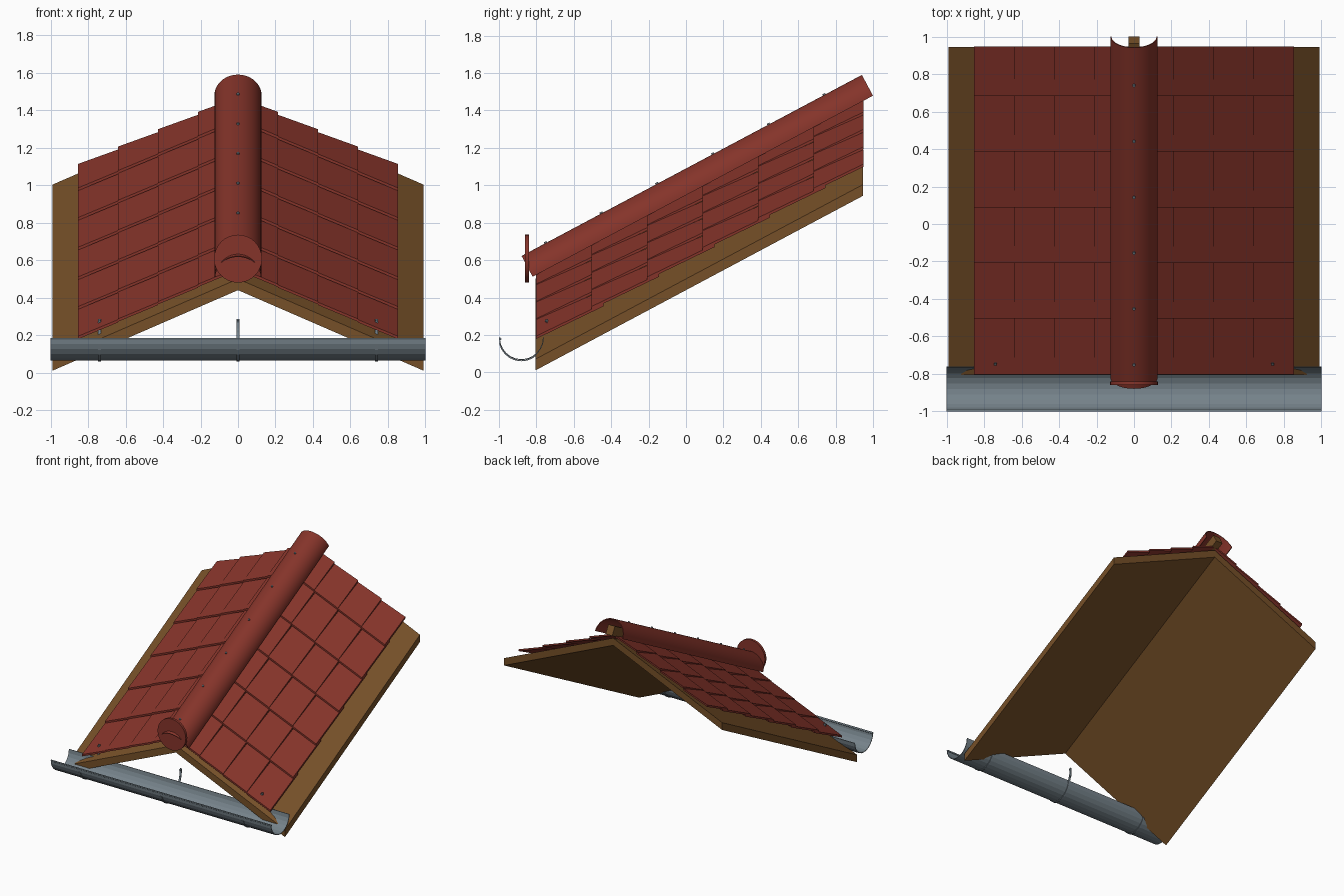
import bpy, bmesh, math
from mathutils import Vector, Matrix

if "Cube" in bpy.data.objects:
    bpy.data.objects.remove(bpy.data.objects["Cube"])

PITCH = 0.533            # rise along y
FALL = 0.434             # fall along |x|
Y0, Y1 = -0.805, 0.945   # roof front and back
THICK = 0.06


def material(name, rgb):
    m = bpy.data.materials.new(name)
    m.diffuse_color = (*rgb, 1)
    m.use_nodes = True
    m.node_tree.nodes["Principled BSDF"].inputs["Base Color"].default_value = m.diffuse_color
    return m


RED = material("red clay", (0.235, 0.034, 0.023))
WOOD = material("brown wood", (0.18, 0.079, 0.021))
STEEL = material("grey steel", (0.18, 0.225, 0.255))


def finish(name, bm, mat, smooth=False):
    bmesh.ops.recalc_face_normals(bm, faces=bm.faces)
    me = bpy.data.meshes.new(name)
    bm.to_mesh(me)
    bm.free()
    ob = bpy.data.objects.new(name, me)
    bpy.context.collection.objects.link(ob)
    me.materials.append(mat)
    if smooth:
        bpy.context.view_layer.objects.active = ob
        ob.select_set(True)
        bpy.ops.object.shade_smooth_by_angle(angle=math.radians(40))
        ob.select_set(False)
    return ob


def loft(bm, ring_a, ring_b):
    """Closed prism between two matching rings of points."""
    a = [bm.verts.new(p) for p in ring_a]
    b = [bm.verts.new(p) for p in ring_b]
    n = len(a)
    for i in range(n):
        j = (i + 1) % n
        bm.faces.new((a[i], a[j], b[j], b[i]))
    bm.faces.new(a[::-1])
    bm.faces.new(b)


def strip(bm, path, t, x0, x1):
    """Band of thickness t following a (y, z) path, from x0 to x1."""
    pts = [Vector(p) for p in path]
    inner = []
    for i, p in enumerate(pts):
        d = (pts[min(i + 1, len(pts) - 1)] - pts[max(i - 1, 0)]).normalized()
        inner.append(p + Vector((-d.y, d.x)) * t)
    for k in range(len(pts) - 1):
        quad = (pts[k], pts[k + 1], inner[k + 1], inner[k])
        loft(bm, [(x0, *q) for q in quad], [(x1, *q) for q in quad])
    bmesh.ops.remove_doubles(bm, verts=bm.verts, dist=1e-5)


def cylinder(bm, centre, axis, r, depth, seg):
    rot = Vector((0, 0, 1)).rotation_difference(Vector(axis)).to_matrix().to_4x4()
    bmesh.ops.create_cone(bm, cap_ends=True, segments=seg, radius1=r, radius2=r,
                          depth=depth, matrix=Matrix.Translation(centre) @ rot)


def deck_top(x, y):
    return 0.44 + THICK - FALL * abs(x) + PITCH * (y - Y0)


# Roof deck: two sloping boards meeting at the ridge
for side, label in ((-1, "left"), (1, "right")):
    bm = bmesh.new()
    rings = [[(x, y, deck_top(x, y) - d)
              for x, d in ((0, 0), (side * 0.99, 0), (side * 0.99, THICK), (0, THICK))]
             for y in (Y0, Y1)]
    loft(bm, *rings)
    finish(label + "_deck", bm, WOOD)

# Shingles: overlapping courses, each tile twisted up a little at its outer back corner
COLS, ROWS, WIDTH, STEP = 4, 6, 0.855, 0.297
for side, label in ((-1, "left"), (1, "right")):
    bm = bmesh.new()
    for r in range(ROWS):
        ya = -0.802 + r * STEP
        yb = min(ya + 0.36, Y1 + 0.003)
        f = (yb - ya) / 0.36
        for c in range(COLS):
            xi, xo = (c * WIDTH / COLS, (c + 1) * WIDTH / COLS)
            rings = []
            for y, li, lo in ((ya, 0.044, 0.048),
                              (yb, 0.044 - 0.034 * f, 0.048 - 0.018 * f)):
                zi, zo = deck_top(xi, y) + li, deck_top(xo, y) + lo
                rings.append([(side * xi, y, zi), (side * xo, y, zo),
                              (side * xo, y, zo + 0.015), (side * xi, y, zi + 0.015)])
            loft(bm, *rings)
    finish(label + "_shingles", bm, RED)

# Ridge cap: half round shell running along the slope
ALONG = Vector((0, 1.82, 0.968)).normalized()
UP = Vector((0, -ALONG.z, ALONG.y))
START, LENGTH, R = Vector((0, -0.82, 0.511)), 2.061, 0.126
bm = bmesh.new()
SEG = 24
for k in range(SEG):
    ring = []
    for i, rad in ((k, R), (k + 1, R), (k + 1, R - 0.006), (k, R - 0.006)):
        a = math.pi * i / SEG
        ring.append(START + Vector((math.cos(a) * rad, 0, 0)) + UP * math.sin(a) * rad)
    loft(bm, ring, [p + ALONG * LENGTH for p in ring])
bmesh.ops.remove_doubles(bm, verts=bm.verts, dist=1e-5)
# drop the hidden walls between neighbouring segments
inside = [f for f in bm.faces if all(len(e.link_faces) > 2 for e in f.edges if
          abs((e.verts[0].co - e.verts[1].co).dot(ALONG)) > 1)
          and any(abs((e.verts[0].co - e.verts[1].co).dot(ALONG)) > 1 for e in f.edges)
          and min(e.calc_length() for e in f.edges) < 0.008]
bmesh.ops.delete(bm, geom=inside, context='FACES_ONLY')
finish("ridge_cap", bm, RED, True)

# Ridge batten under the cap
bm = bmesh.new()
ring = [START + Vector((x, 0, 0)) + UP * h
        for x, h in ((-0.03, 0), (0.03, 0), (0.03, 0.075), (-0.03, 0.075))]
loft(bm, [p + ALONG * 0.1 for p in ring], [p + ALONG * LENGTH for p in ring])
finish("ridge_batten", bm, WOOD)

# Round end disc closing the front of the cap
bm = bmesh.new()
cylinder(bm, (0, -0.85, 0.608), (0, 1, 0), 0.128, 0.02, 32)
finish("ridge_end_disc", bm, RED, True)

# Screws along the cap crest
bm = bmesh.new()
for i in range(6):
    y = -0.75 + i * 0.298
    s = (y - START.y - UP.y * R) / ALONG.y
    cylinder(bm, START + UP * (R + 0.002) + ALONG * s, UP, 0.008, 0.012, 10)
finish("cap_screws", bm, STEEL, True)

# Gutter: half round trough with a rolled front bead
GY, GZ, GR = -0.88, 0.185, 0.12
arc = [(GY - GR * math.cos(math.pi * i / 12), GZ - GR * math.sin(math.pi * i / 12))
       for i in range(13)]
bm = bmesh.new()
strip(bm, arc, 0.005, -1, 1)
finish("gutter", bm, STEEL, True)
bm = bmesh.new()
cylinder(bm, (0, GY - GR + 0.006, GZ - 0.006), (1, 0, 0), 0.007, 2, 10)
finish("gutter_bead", bm, STEEL, True)

# Gutter brackets: strap around the trough, arm up to the roof, two screws
for x, label in ((-0.74, "left"), (0, "middle"), (0.74, "right")):
    bm = bmesh.new()
    low = [(GY + (y - GY) * 1.03, GZ + (z - GZ) * 1.05) for y, z in arc[1:]]
    strip(bm, low + [(-0.742, 0.235), (-0.738, 0.285)], 0.005, x - 0.008, x + 0.008)
    for z in (0.22, 0.275):
        cylinder(bm, (x, -0.748, z), (0, 1, 0), 0.007, 0.012, 10)
    finish(label + "_gutter_bracket", bm, STEEL)
